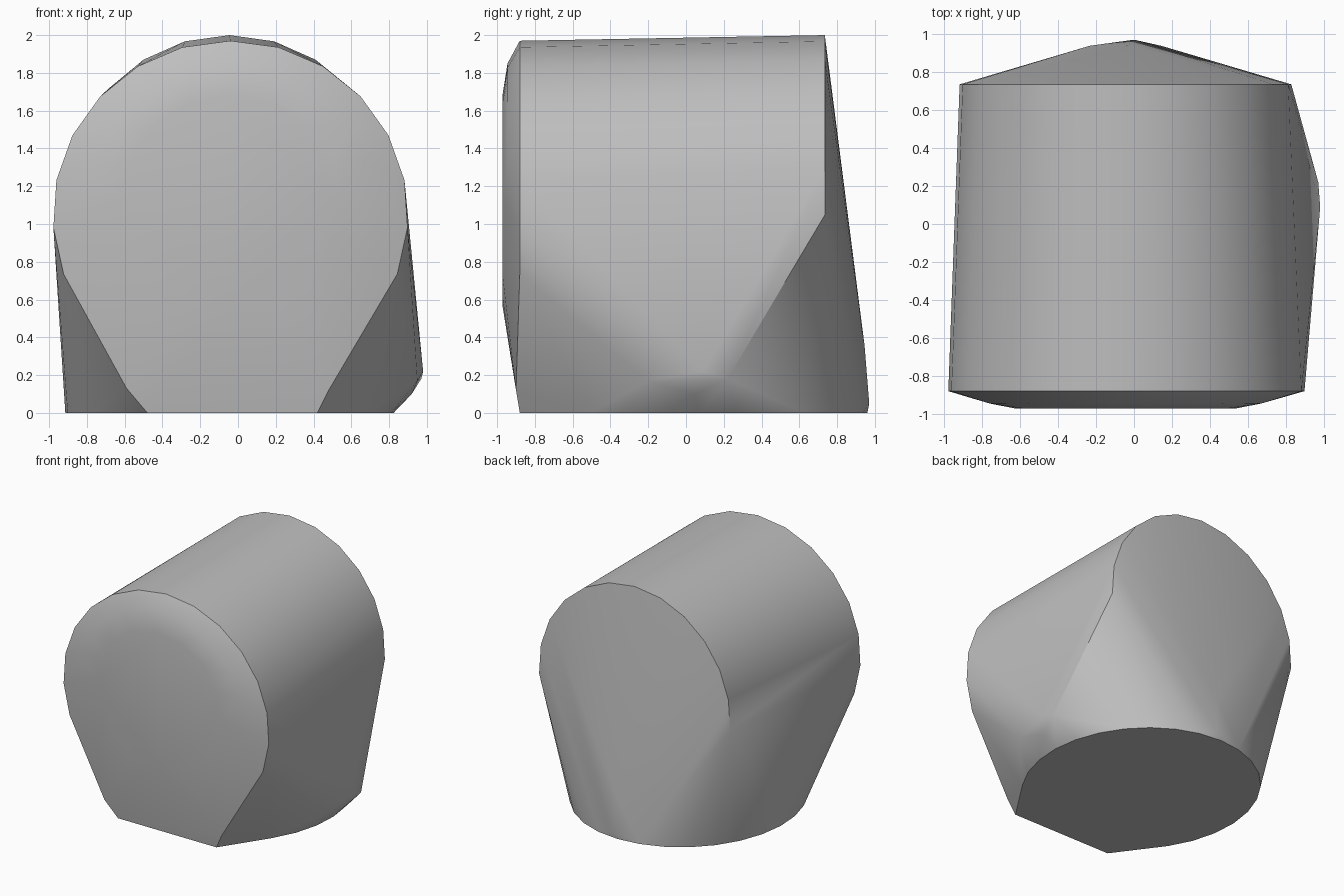
import bpy, bmesh
from math import sin, cos, radians

cube = bpy.data.objects.get("Cube")
if cube:
    bpy.data.objects.remove(cube)

grey = bpy.data.materials.new("stone_grey")
grey.use_nodes = True
tone = (0.52, 0.52, 0.52, 1)
grey.diffuse_color = tone
grey.node_tree.nodes["Principled BSDF"].inputs["Base Color"].default_value = tone


def arc(cx, cy, rx, ry, start, end, steps):
    """Points on an elliptical arc, angles in degrees."""
    angles = [radians(start + (end - start) * i / steps) for i in range(steps + 1)]
    return [(cx + rx * cos(a), cy + ry * sin(a)) for a in angles]


def upright(points, y):
    return [(x, y, z) for x, z in points]


# Horizontal barrel: the front rim and the slightly narrower back rim
front_rim = upright(arc(-0.04, 1.05, 0.94, 0.92, -20, 200, 14), -0.88)
back_rim = upright(arc(-0.045, 1.11, 0.875, 0.89, -4, 184, 12), 0.735)

# Gently domed front face
shoulder = upright(arc(-0.045, 1.07, 0.76, 0.78, 20, 160, 10), -0.945)
front_face = upright(arc(-0.045, 1.125, 0.575, 0.555, 0, 337.5, 15), -0.972)

# Round foot with a straight front edge
foot = [(x, y, 0) for x, y in arc(-0.045, 0.03, 0.87, 0.93, -35, 215, 20)]
front_edge = [(0.42, -0.88, 0), (-0.48, -0.88, 0),
              (0.48, -0.9, 0.12), (-0.59, -0.9, 0.13)]

# Bulges above the foot on the left side and at the back
side_bulge = [(0.95, -0.2, 0.17), (0.98, 0.09, 0.22), (0.97, 0.22, 0.18),
              (0.92, 0.05, 0.1)]
back_bulge = [(0, 0.97, 0.05), (-0.02, 0.945, 0.36)]

# Skin all the rims with one convex body
bm = bmesh.new()
for group in (front_rim, back_rim, shoulder, front_face, foot,
              front_edge, side_bulge, back_bulge):
    for p in group:
        bm.verts.new(p)
bmesh.ops.convex_hull(bm, input=bm.verts[:], use_existing_faces=False)
bmesh.ops.delete(bm, geom=[v for v in bm.verts if not v.link_faces], context="VERTS")
bmesh.ops.dissolve_limit(bm, angle_limit=radians(0.5),
                         verts=bm.verts[:], edges=bm.edges[:])
bmesh.ops.recalc_face_normals(bm, faces=bm.faces[:])
mesh = bpy.data.meshes.new("rounded_body")
bm.to_mesh(mesh)
bm.free()
mesh.materials.append(grey)
body = bpy.data.objects.new("rounded_body", mesh)
bpy.context.collection.objects.link(body)

# Smooth barrel with crisp rims
bpy.ops.object.select_all(action="DESELECT")
body.select_set(True)
bpy.context.view_layer.objects.active = body
bpy.ops.object.shade_smooth_by_angle(angle=radians(30))
